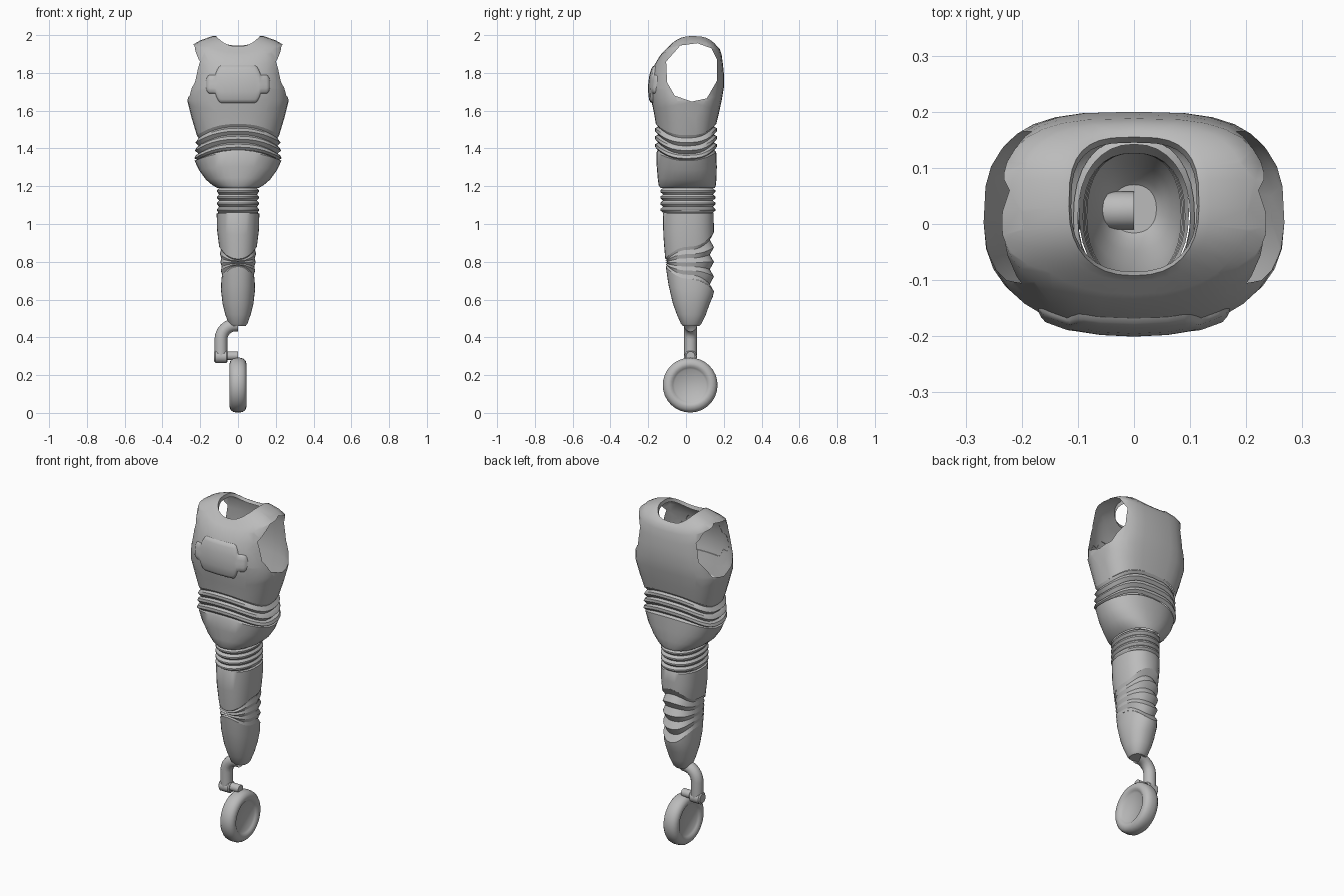
import bpy, bmesh, math
from mathutils import Vector
from mathutils.bvhtree import BVHTree

cube = bpy.data.objects.get("Cube")
if cube:
    bpy.data.objects.remove(cube, do_unlink=True)

grey = bpy.data.materials.new("plain grey")
grey.use_nodes = True
colour = (0.5, 0.5, 0.5, 1)
grey.diffuse_color = colour
grey.node_tree.nodes["Principled BSDF"].inputs["Base Color"].default_value = colour

SEG = 32


def finish(obj, angle=35):
    """Apply the material and smooth shading with sharp creases."""
    obj.data.materials.append(grey)
    bpy.ops.object.select_all(action='DESELECT')
    obj.select_set(True)
    bpy.context.view_layer.objects.active = obj
    bpy.ops.object.shade_smooth_by_angle(angle=math.radians(angle))
    return obj


def to_object(name, bm, angle=35):
    mesh = bpy.data.meshes.new(name)
    bm.to_mesh(mesh)
    bm.free()
    obj = bpy.data.objects.new(name, mesh)
    bpy.context.collection.objects.link(obj)
    return finish(obj, angle)


def spow(v, p):
    return math.copysign(abs(v) ** p, v)


def ring(bm, row, pf, pb):
    """One oval ring: half width, front y, back y, side z, front rise, back rise."""
    rx, yf, yb, z, df, db = row
    yc = (yf + yb) / 2
    ry = (yb - yf) / 2
    verts = []
    for i in range(SEG):
        a = math.tau * i / SEG
        c, s = math.cos(a), math.sin(a)
        p = pb if s > 0 else pf
        rise = (db if s > 0 else df) * s * s
        verts.append(bm.verts.new((rx * spow(c, p), yc + ry * spow(s, p), z + rise)))
    return verts


def loft(rows, pf=1, pb=1, cap=False):
    """Skin the rings, listed from top to bottom."""
    bm = bmesh.new()
    rings = [ring(bm, r, pf, pb) for r in rows]
    for hi, lo in zip(rings, rings[1:]):
        for i in range(SEG):
            j = (i + 1) % SEG
            bm.faces.new((lo[i], lo[j], hi[j], hi[i]))
    if cap:
        bm.faces.new(rings[-1][::-1])
    return bm


# Chest shell with a folded collar, open at the neck
chest = loft([
    (.112, -.085, .145, 1.975, -.055, -.045),
    (.116, -.092, .155, 1.995, -.055, -.05),
    (.135, -.102, .165, 1.995, -.07, -.055),
    (.2, -.125, .178, 1.972, -.065, -.045),
    (.238, -.145, .188, 1.95, -.07, -.05),
    (.246, -.168, .195, 1.87, -.03, -.02),
    (.25, -.183, .2, 1.8, -.01, 0),
    (.262, -.192, .2, 1.72, 0, 0),
    (.268, -.185, .19, 1.65, .01, .01),
    (.245, -.17, .175, 1.56, .03, .03),
    (.218, -.16, .16, 1.47, .06, .06),
], .85, .65)

# Measure the chest front before cutting, for the plate
chest.normal_update()
tree = BVHTree.FromBMesh(chest)


def chest_front(x, z):
    hit = tree.ray_cast(Vector((x, -1, z)), Vector((0, 1, 0)))[0]
    return hit.y if hit else -.15


# Armholes: slice along a convex outline, then drop the faces inside it
hole = [(-.03, 1.945), (.06, 1.957), (.135, 1.93), (.165, 1.87), (.165, 1.76),
        (.11, 1.665), (.03, 1.648), (-.06, 1.68), (-.1, 1.75), (-.105, 1.86)]
planes = []
for (y0, z0), (y1, z1) in zip(hole, hole[1:] + hole[:1]):
    planes.append((Vector((0, y0, z0)), Vector((0, z0 - z1, y1 - y0)).normalized()))


def is_side(face):
    c = face.calc_center_median()
    return abs(c.x) > .17 and 1.6 < c.z < 1.97


for co, no in planes:
    faces = [f for f in chest.faces if is_side(f)]
    geom = set(faces)
    for f in faces:
        geom.update(f.edges)
        geom.update(f.verts)
    bmesh.ops.bisect_plane(chest, geom=list(geom), plane_co=co, plane_no=no, dist=1e-5)
inside = [f for f in chest.faces if abs(f.calc_center_median().x) > .15
          and all((f.calc_center_median() - co).dot(no) < 1e-4 for co, no in planes)]
bmesh.ops.delete(chest, geom=inside, context='FACES')
to_object("chest", chest, 50)


# Chest plate: rounded block with a tab at each end, following the chest
def plate_half_height(x):
    x = abs(x)
    if x < .09:
        return .1
    if x < .12:
        return .1 - .05 * ((x - .09) / .03) ** 2
    if x < .15:
        return .05
    return .05 * math.sqrt(max(0, 1 - ((x - .15) / .021) ** 2))


bm = bmesh.new()
side = [0, .03, .06, .09, .1, .11, .115, .12, .135, .15, .158, .165, .17]
xs = [-x for x in side[:0:-1]] + side
ts = [-1, -.94, -.8, -.4, 0, .4, .8, .94, 1]
grid = []
for x in xs:
    h = plate_half_height(x)
    column = []
    for t in ts:
        z = 1.74 + t * h
        edge = min((1 - abs(t)) * h, .171 - abs(x)) / .012
        lift = .013 * math.sqrt(min(1, max(0, edge))) - .002
        column.append(bm.verts.new((x, chest_front(x, z) - lift, z)))
    grid.append(column)
for a, b in zip(grid, grid[1:]):
    for k in range(len(ts) - 1):
        bm.faces.new((a[k], b[k], b[k + 1], a[k + 1]))
to_object("chest_plate", bm, 50)

# Waist bellows: arched pleats
rows = [(.218, -.16, .16, 1.47, .06, .06)]
for k in range(3):
    z = 1.455 - .042 * k
    rows.append((.209, -.148, .148, z, .06, .06))
    rows.append((.214 + .005 * k, -.163, .163, z - .008, .06, .06))
    rows.append((.225 + .003 * k, -.163, .163, z - .024, .06, .06))
rows.append((.216, -.15, .15, 1.34, .052, .052))
to_object("waist_bellows", loft(rows, .85, .7), 25)

# Pelvis bowl
to_object("pelvis", loft([
    (.216, -.15, .15, 1.34, .052, .052),
    (.23, -.156, .16, 1.335, .045, .045),
    (.206, -.155, .163, 1.285, .02, .02),
    (.17, -.15, .162, 1.235, .01, .01),
    (.135, -.145, .158, 1.205, 0, 0),
    (.108, -.135, .153, 1.19, 0, 0),
], .95, .85))

# Hip bellows
rows = []
for k in range(4):
    z = 1.19 - .033 * k
    rows.append((.1, -.122, .142, z, 0, 0))
    rows.append((.111, -.136, .156, z - .012, 0, 0))
    rows.append((.111, -.136, .156, z - .02, 0, 0))
rows.append((.104, -.12, .143, 1.06, 0, 0))
to_object("hip_bellows", loft(rows, .95, .9), 25)

# Upper leg, ending on a slanted rim
to_object("upper_leg", loft([
    (.104, -.12, .143, 1.06, 0, 0),
    (.113, -.122, .146, 1.055, 0, 0),
    (.111, -.12, .147, .97, -.03, .03),
    (.1, -.11, .147, .88, -.065, .075),
], .9, .85))

# Knee pleats: fan out from the front crease to the back
rows = []
for k in range(9):
    back = .955 - .039 * k
    front = .815 - .005 * k
    mid = (front + back) / 2
    fold = 0 if k % 2 == 0 else 1
    rows.append((.098 - .0012 * k - .006 * fold, -.108 + .008 * fold,
                 .148 - .022 * fold, mid, front - mid, back - mid))
to_object("knee_pleats", loft(rows, .9, .85), 20)

# Lower leg, tapering to a closed tip
to_object("lower_leg", loft([
    (.088, -.107, .148, .709, .066, -.066),
    (.09, -.093, .142, .65, .03, -.035),
    (.082, -.07, .126, .58, 0, 0),
    (.067, -.048, .105, .52, 0, 0),
    (.05, -.027, .082, .472, 0, 0),
    (.04, -.016, .07, .46, 0, 0),
], .9, .9, cap=True))


# Bent strut, running up into the leg
curve = bpy.data.curves.new("strut", 'CURVE')
curve.dimensions = '3D'
curve.bevel_depth = .034
curve.bevel_resolution = 4
path = [(-.09, .3), (-.09, .39)]
for k in range(1, 7):
    a = math.pi / 2 * k / 6
    path.append((-.015 - .075 * math.cos(a), .39 + .075 * math.sin(a)))
path.append((0, .465))
spline = curve.splines.new('POLY')
spline.points.add(len(path) - 1)
for point, (x, z) in zip(spline.points, path):
    point.co = (x, .024, z, 1)
strut = bpy.data.objects.new("strut", curve)
bpy.context.collection.objects.link(strut)
bpy.ops.object.select_all(action='DESELECT')
strut.select_set(True)
bpy.context.view_layer.objects.active = strut
bpy.ops.object.convert(target='MESH')
finish(bpy.context.view_layer.objects.active)


def lathe_x(name, profile, y, z, angle=35):
    """Turn (x, radius) points around a left-right axis."""
    bm = bmesh.new()
    rings = []
    for x, r in profile:
        rings.append([bm.verts.new((x, y + r * math.cos(math.tau * i / SEG),
                                    z + r * math.sin(math.tau * i / SEG))) for i in range(SEG)])
    for a, b in zip(rings, rings[1:]):
        for i in range(SEG):
            j = (i + 1) % SEG
            bm.faces.new((a[i], a[j], b[j], b[i]))
    bm.faces.new(rings[0])
    bm.faces.new(rings[-1])
    bmesh.ops.recalc_face_normals(bm, faces=bm.faces[:])
    return to_object(name, bm, angle)


# Axle housing, axle pin and wheel
lathe_x("axle_housing", [(-.126, .026), (-.119, .034), (-.062, .034), (-.055, .028)], .024, .298)
lathe_x("axle_pin", [(-.06, .023), (0, .023)], .024, .302)
half = [(.028, .083), (.036, .092), (.043, .102), (.045, .113), (.04, .13), (.027, .141), (.01, .145)]
wheel = [(-x, r) for x, r in half] + half[::-1]
lathe_x("wheel", wheel, .022, .147, 45)
